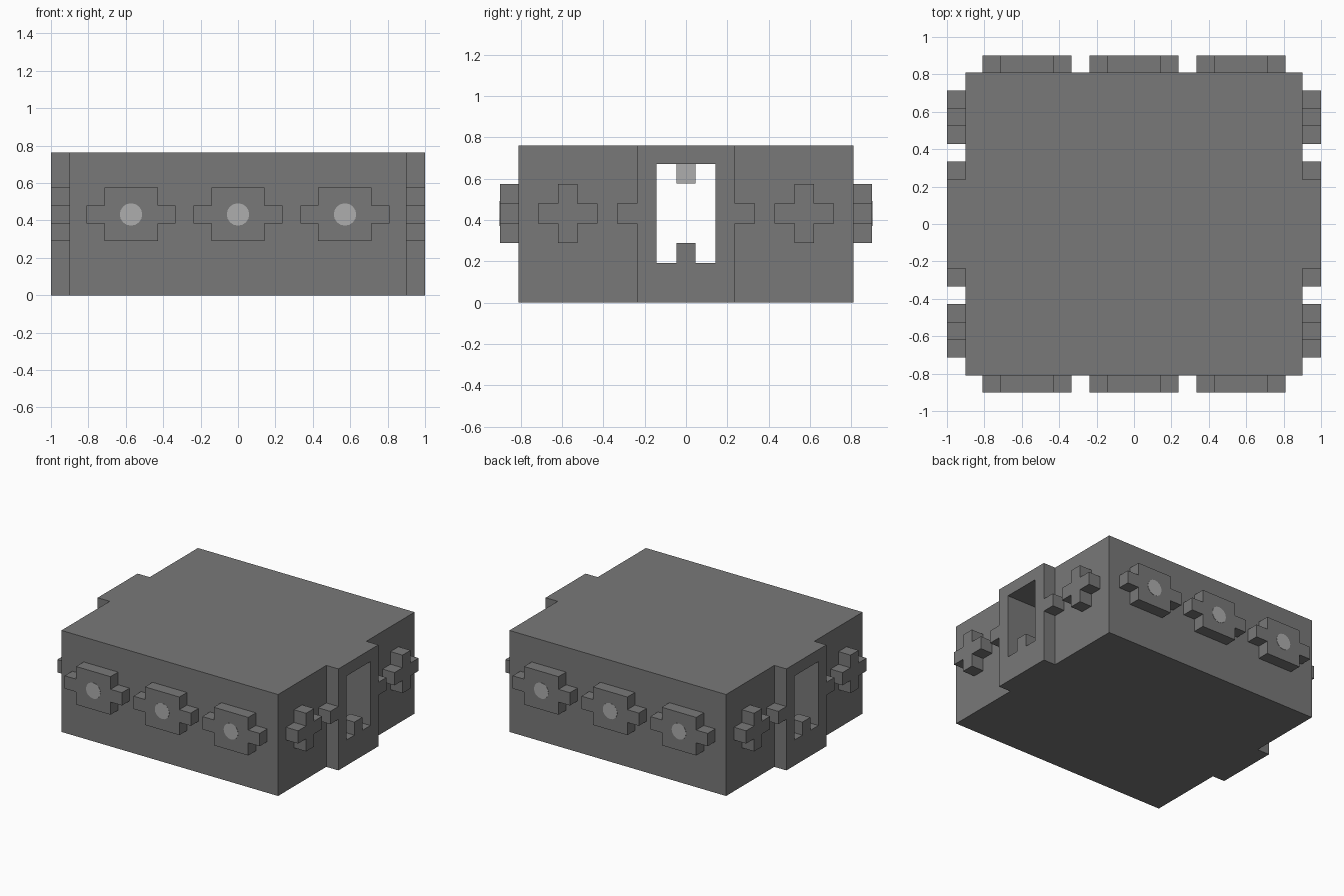
import bpy, bmesh, math
from mathutils import Matrix, Vector

cube = bpy.data.objects.get("Cube")
if cube:
    bpy.data.objects.remove(cube, do_unlink=True)


def material(name, value):
    m = bpy.data.materials.new(name)
    m.use_nodes = True
    colour = (value, value, value, 1)
    m.diffuse_color = colour
    m.node_tree.nodes["Principled BSDF"].inputs["Base Color"].default_value = colour
    return m


DARK = material("dark grey", 0.19)
LIGHT = material("light grey", 0.42)


def prism(name, outline, depth, mat, matrix=Matrix()):
    """Extrude a flat outline along its local z and place it."""
    bm = bmesh.new()
    face = bm.faces.new([bm.verts.new((x, y, 0)) for x, y in outline])
    new = bmesh.ops.extrude_face_region(bm, geom=[face])["geom"]
    verts = [v for v in new if isinstance(v, bmesh.types.BMVert)]
    bmesh.ops.translate(bm, verts=verts, vec=(0, 0, depth))
    bmesh.ops.recalc_face_normals(bm, faces=bm.faces)
    bm.transform(matrix)
    mesh = bpy.data.meshes.new(name)
    bm.to_mesh(mesh)
    bm.free()
    mesh.materials.append(mat)
    ob = bpy.data.objects.new(name, mesh)
    bpy.context.collection.objects.link(ob)
    return ob


def rect(a, b):
    return [(-a, -b), (a, -b), (a, b), (-a, b)]


def plus(w, h, arm_w, arm_h):
    """Plus outline: a w by h core with side arms reaching arm_w."""
    quarter = [(arm_w, arm_h), (w, arm_h), (w, h)]
    return (quarter + [(-x, y) for x, y in reversed(quarter)]
            + [(-x, -y) for x, y in quarter]
            + [(x, -y) for x, y in reversed(quarter)])


def wall(angle, distance, along, height):
    """Frame on a side wall: local x runs along it, y is up, z points out."""
    turn = Matrix.Rotation(angle, 4, 'Z')
    upright = Matrix.Rotation(math.pi / 2, 4, 'X')
    return turn @ Matrix.Translation((along, -distance, height)) @ upright


X, Y, H, MID, OUT = 0.9, 0.81, 0.762, 0.432, 1.0
PORT = 0.237

# Main block with a full-height port housing on each end
body = prism("main_block", plus(X, Y, OUT, PORT), H, DARK)

# Rectangular passage running through both port housings
cutter = prism("passage_cutter", rect(0.143, 0.24), 2.4, DARK,
               wall(math.pi / 2, -1.2, 0, MID))
cut = body.modifiers.new("passage", 'BOOLEAN')
cut.object = cutter
cut.solver = 'EXACT'
bpy.context.view_layer.objects.active = body
bpy.ops.object.modifier_apply(modifier=cut.name)
bpy.data.objects.remove(cutter, do_unlink=True)

# Light bar on the passage ceiling
prism("passage_light_bar", rect(0.047, 0.048), 0.8, LIGHT,
      wall(math.pi / 2, -0.4, 0, 0.624))

# Wide studs with light discs on the front and back
disc = [(0.06 * math.cos(i * math.pi / 8), 0.06 * math.sin(i * math.pi / 8))
        for i in range(16)]
for side, angle in (("front", 0), ("back", math.pi)):
    for i in (-1, 0, 1):
        along = i * 0.572
        prism(f"{side}_stud_{i + 2}", plus(0.143, 0.143, 0.238, 0.048), 0.09,
              DARK, wall(angle, Y, along, MID))
        prism(f"{side}_disc_{i + 2}", disc, 0.003, LIGHT,
              wall(angle, 0.899, along, MID))

# Cross studs, port tabs and passage keys on both ends
for side, angle in (("left", math.pi / 2), ("right", -math.pi / 2)):
    for n, s in enumerate((-1, 1), 1):
        prism(f"{side}_cross_{n}", plus(0.048, 0.143, 0.143, 0.048), 0.1,
              DARK, wall(angle, X, s * 0.572, MID))
        prism(f"{side}_port_tab_{n}", rect(0.048, 0.048), 0.1, DARK,
              wall(angle, X, s * 0.285, MID))
    prism(f"{side}_passage_key", rect(0.047, 0.049), 0.1, DARK,
          wall(angle, X, 0, 0.241))
